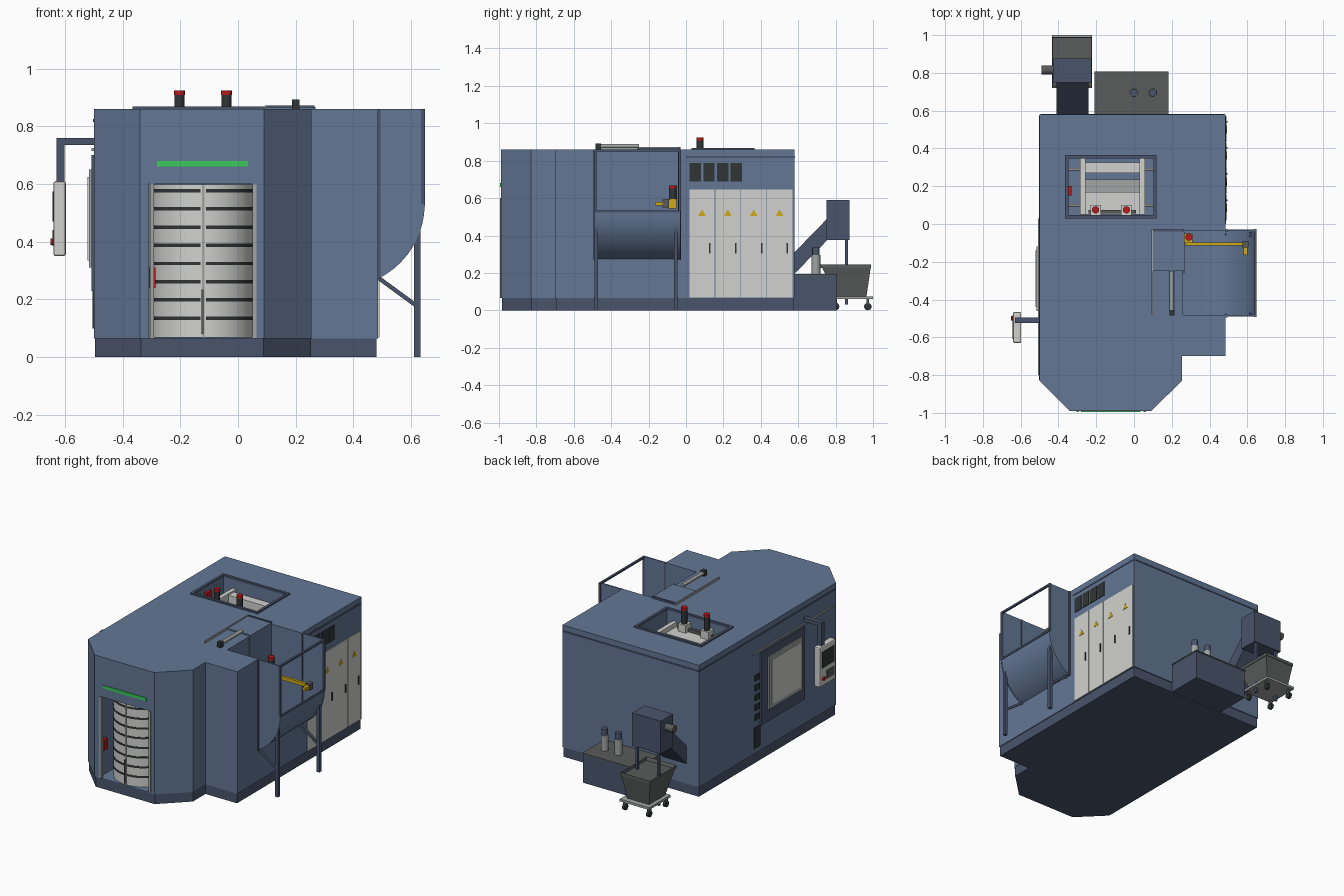
import bpy, bmesh, math
from mathutils import Vector

if "Cube" in bpy.data.objects:
    bpy.data.objects.remove(bpy.data.objects["Cube"])


def mat(name, r, g, b):
    m = bpy.data.materials.new(name)
    m.diffuse_color = (r, g, b, 1)
    m.use_nodes = True
    m.node_tree.nodes["Principled BSDF"].inputs["Base Color"].default_value = m.diffuse_color
    return m


BLUE = mat("steel blue", .125, .185, .30)
SLATE = mat("dark slate blue", .068, .09, .15)
WHITE = mat("off white", .64, .64, .62)
METAL = mat("light metal", .36, .37, .37)
GREY = mat("dark grey", .10, .105, .105)
BLACK = mat("near black", .03, .036, .036)
RED = mat("signal red", .50, .01, .01)
YELLOW = mat("machine yellow", .62, .40, .01)
GREEN = mat("status green", .04, .60, .10)


def finish(name, bm, m):
    bmesh.ops.recalc_face_normals(bm, faces=bm.faces)
    me = bpy.data.meshes.new(name)
    bm.to_mesh(me)
    bm.free()
    me.materials.append(m)
    ob = bpy.data.objects.new(name, me)
    bpy.context.collection.objects.link(ob)
    return ob


def smooth(ob):
    bpy.ops.object.select_all(action='DESELECT')
    ob.select_set(True)
    bpy.context.view_layer.objects.active = ob
    bpy.ops.object.shade_smooth_by_angle(angle=math.radians(35))


def prism(name, pts, axis, a, b, m):
    """Extrude a 2D profile along an axis; pts are the two other axes in order."""
    def place(p, h):
        return {'x': (h, p[0], p[1]), 'y': (p[0], h, p[1]), 'z': (p[0], p[1], h)}[axis]
    bm = bmesh.new()
    lo = [bm.verts.new(place(p, a)) for p in pts]
    hi = [bm.verts.new(place(p, b)) for p in pts]
    bm.faces.new(lo)
    bm.faces.new(hi)
    n = len(pts)
    for i in range(n):
        j = (i + 1) % n
        bm.faces.new((lo[i], lo[j], hi[j], hi[i]))
    return finish(name, bm, m)


def box(name, x0, x1, y0, y1, z0, z1, m):
    return prism(name, [(x0, y0), (x1, y0), (x1, y1), (x0, y1)], 'z', z0, z1, m)


def cyl(name, p, q, r, m, n=20):
    p, q = Vector(p), Vector(q)
    bm = bmesh.new()
    bmesh.ops.create_cone(bm, cap_ends=True, segments=n, radius1=r, radius2=r, depth=(q - p).length)
    rot = (q - p).to_track_quat('Z', 'Y')
    for v in bm.verts:
        v.co = rot @ v.co + (p + q) / 2
    ob = finish(name, bm, m)
    if n > 8:
        smooth(ob)
    return ob


def cut(ob, cutter):
    cutter.hide_render = True
    cutter.hide_viewport = True
    md = ob.modifiers.new("cut", 'BOOLEAN')
    md.operation = 'DIFFERENCE'
    md.solver = 'EXACT'
    md.object = cutter


def arc(cx, cz, r, a0, a1, n):
    return [(cx + r * math.cos(math.radians(a0 + (a1 - a0) * i / n)),
             cz + r * math.sin(math.radians(a0 + (a1 - a0) * i / n))) for i in range(n + 1)]


# main housing and plinth
foot = [(-.5, .58), (.485, .58), (.485, -.70), (.255, -.70), (.255, -.83), (.09, -.99), (-.34, -.99), (-.5, -.83)]
body = prism("housing", foot, 'z', .065, .86, BLUE)
prism("plinth", [(x * .99, -.2 + (y + .2) * .992) for x, y in foot], 'z', 0, .065, SLATE)
cut(body, box("cutter_roof_opening", -.35, .105, .045, .35, .5, .95, BLUE))
cut(body, box("cutter_front_door", -.31, .065, -1.1, -.60, .07, .60, BLUE))
cut(body, prism("cutter_chute", [(.26, .95), (.26, .25)] + arc(.36, .53, .28, -90, 0, 12) + [(.64, .95)],
                'y', -.482, -.038, BLUE))
# shadow lines below the roof
box("roof_line_right", .484, .488, 0, .575, .815, .825, SLATE)
box("roof_line_back", -.495, .48, .579, .583, .815, .825, SLATE)
box("roof_line_left", -.503, -.499, -.825, .575, .815, .825, SLATE)

# revolving front door: drum with dark bands
drum = cyl("door_drum", (-.12, -.805, .068), (-.12, -.805, .598), .177, WHITE, 48)
for i in range(8):
    z = .135 + i * .0632
    for k, (a, b) in enumerate(((183, 267), (273, 357))):
        ring = arc(-.12, -.805, .179, a, b, 14) + arc(-.12, -.805, .174, b, a, 14)
        smooth(prism(f"door_band_{i}_{k}", ring, 'z', z - .006, z + .006, BLACK))
box("door_seam", -.124, -.116, -.986, -.98, .07, .598, METAL)
box("door_handle", -.126, -.120, -.992, -.984, .08, .235, GREY)
for n, x in (("left", -.305), ("right", .05)):
    box("door_frame_" + n, x, x + .014, -.994, -.975, .066, .60, METAL)
box("door_stop", -.308, -.286, -.965, -.93, .24, .31, RED)
box("status_light", -.28, .035, -.995, -.988, .66, .68, GREEN)

# roof opening trim and the machine seen inside it
for n, c in {"left": (-.365, -.348, .03, .365), "right": (.103, .12, .03, .365),
             "front": (-.365, .12, .03, .047), "back": (-.365, .12, .348, .365)}.items():
    box("roof_trim_" + n, *c, .855, .869, SLATE)
for n, x in (("left", -.285), ("right", .03)):
    box("press_rail_" + n, x, x + .028, .05, .348, .68, .80, WHITE)
    s = -.348 if n == "left" else .104
    for y in (.10, .29):
        cyl(f"press_rod_{n}_{y}", (x + .014, y, .76), (s, y, .76), .007, METAL, 12)
box("press_crossbar", -.257, .03, .27, .325, .68, .79, WHITE)
box("press_platen", -.257, .03, .15, .235, .62, .74, METAL)
box("press_block", -.257, .03, .05, .17, .62, .77, WHITE)
box("press_bar", -.24, .01, .055, .075, .77, .79, GREY)
box("press_red_valve", -.347, -.33, .15, .20, .76, .83, RED)
for i, x in enumerate((-.203, -.04)):
    box(f"beacon_base_{i}", x - .028, x + .028, .045, .10, .76, .82, WHITE)
    cyl(f"beacon_post_{i}", (x, .075, .82), (x, .075, .908), .018, BLACK)
    cyl(f"beacon_cap_{i}", (x, .075, .908), (x, .075, .925), .019, RED)

# loading chute on the right: curved tray, cheeks, frame, legs
tray = arc(.36, .53, .285, -88, 0, 20) + arc(.36, .53, .278, 0, -88, 20)
smooth(prism("chute_tray", tray, 'y', -.482, -.038, BLUE))
cheek = [(.485, .86)] + arc(.36, .53, .287, -64, 0, 14) + [(.647, .86)]
for n, y, yl in (("front", -.49, -.49), ("back", -.038, -.065)):
    prism("chute_cheek_" + n, cheek, 'y', y, y + .008, BLUE)
    box("chute_post_" + n, .635, .648, y - .002, y + .012, .53, .86, SLATE)
    box("chute_flange_" + n, .484, .494, y - .004, y + .012, .27, .86, SLATE)
    box("chute_leg_" + n, .61, .632, yl, yl + .02, 0, .44, SLATE)
    prism("chute_brace_" + n, [(.485, .285), (.485, .267), (.615, .172), (.615, .19)], 'y', yl + .003, yl + .017, SLATE)
box("chute_top_rail", .635, .648, -.49, -.03, .848, .86, SLATE)
box("chute_lip", .638, .649, -.49, -.03, .522, .534, SLATE)
# sliding hatch on the roof with its ram
box("hatch_plate", .10, .262, -.25, -.035, .86, .868, BLUE)
box("hatch_door", .261, .268, -.26, -.04, .50, .868, BLUE)
box("hatch_guide_side", .093, .10, -.48, -.03, .86, .873, METAL)
box("hatch_guide_back", .10, .265, -.04, -.03, .86, .873, SLATE)
cyl("hatch_ram", (.20, -.46, .878), (.20, -.25, .878), .011, METAL)
box("hatch_ram_end", .187, .214, -.485, -.455, .86, .893, BLACK)
# yellow handling arm in the chute
box("arm_base", .262, .31, -.10, -.05, .545, .595, YELLOW)
cyl("arm_motor", (.29, -.07, .595), (.29, -.07, .65), .018, BLACK)
cyl("arm_motor_cap", (.29, -.07, .65), (.29, -.07, .667), .019, RED)
box("arm_beam", .27, .60, -.115, -.098, .56, .582, YELLOW)
box("arm_wrist", .58, .602, -.165, -.115, .56, .58, YELLOW)
box("arm_joint", .575, .605, -.125, -.09, .55, .592, GREY)

# control cabinets and vents on the right
for i in range(4):
    y = .018 + i * .1385
    box(f"cabinet_door_{i}", .48, .490, y, y + .135, .068, .645, WHITE)
    box(f"cabinet_handle_{i}", .489, .495, y + .105, y + .113, .305, .36, BLACK)
    c = y + .067
    prism(f"warning_sign_{i}", [(c - .021, .503), (c + .021, .503), (c, .54)], 'x', .489, .492, YELLOW)
    v = .02 + i * .0725
    box(f"vent_{i}", .48, .489, v, v + .061, .69, .787, BLACK)

# operator window, button column and rail on the left
box("window_surround", -.508, -.498, -.50, -.05, .23, .70, SLATE)
box("window_frame", -.517, -.50, -.46, -.12, .31, .65, METAL)
box("window_panel", -.521, -.51, -.44, -.14, .335, .625, WHITE)
box("left_rail", -.508, -.499, -.80, .03, .715, .725, METAL)
for i in range(5):
    z = .30 + i * .064
    box(f"side_button_{i}", -.506, -.499, -.04, .01, z - .018, z + .018, BLACK)
box("side_slot", -.505, -.499, -.045, .015, .10, .235, BLACK)

# operator pendant on its arm
box("pendant_arm", -.63, -.495, -.525, -.495, .735, .76, SLATE)
box("pendant_drop", -.63, -.602, -.525, -.495, .60, .745, SLATE)
pend = box("pendant", -.64, -.597, -.63, -.465, .35, .61, WHITE)
bv = pend.modifiers.new("round", 'BEVEL')
bv.width, bv.segments = .008, 2
box("pendant_screen", -.643, -.639, -.61, -.485, .47, .575, BLACK)
box("pendant_keys", -.643, -.639, -.61, -.535, .385, .44, GREY)
cyl("pendant_stop", (-.636, -.50, .40), (-.65, -.50, .40), .012, RED)

# coolant tank with pumps at the back
box("coolant_tank", -.205, .18, .575, .805, 0, .188, SLATE)
box("tank_lid", -.208, .183, .58, .808, .186, .194, GREY)
for i, x in enumerate((0, .10)):
    cyl(f"pump_{i}", (x, .695, .19), (x, .695, .295), .023, METAL)
    cyl(f"pump_cap_{i}", (x, .695, .295), (x, .695, .335), .02, SLATE)

# chip conveyor and chip cart
prism("conveyor_incline", [(.575, .19), (.575, .305), (.755, .49), (.755, .375)], 'x', -.41, -.24, SLATE)
box("conveyor_head", -.43, -.225, .75, .875, .375, .59, SLATE)
cyl("conveyor_motor", (-.43, .815, .53), (-.49, .815, .53), .024, GREY)
for i, x in enumerate((-.405, -.25)):
    box(f"conveyor_leg_{i}", x - .008, x + .008, .85, .866, .03, .38, SLATE)

bm = bmesh.new()
lo = [bm.verts.new(p) for p in ((-.41, .80, .075), (-.25, .80, .075), (-.25, .965, .075), (-.41, .965, .075))]
hi = [bm.verts.new(p) for p in ((-.435, .72, .245), (-.222, .72, .245), (-.222, .99, .245), (-.435, .99, .245))]
bm.faces.new(lo)
top = bm.faces.new(hi)
for i in range(4):
    j = (i + 1) % 4
    bm.faces.new((lo[i], lo[j], hi[j], hi[i]))
bmesh.ops.inset_region(bm, faces=[top], thickness=.006)
for v in top.verts:
    v.co.z -= .02
finish("cart_hopper", bm, GREY)
box("cart_base", -.435, -.222, .78, 1.0, .06, .075, METAL)
for x in (-.415, -.242):
    for y in (.80, .972):
        cyl(f"caster_{x}_{y}", (x - .009, y, .02), (x + .009, y, .02), .02, BLACK, 16)
        box(f"caster_fork_{x}_{y}", x - .011, x + .011, y - .006, y + .006, .03, .062, GREY)
